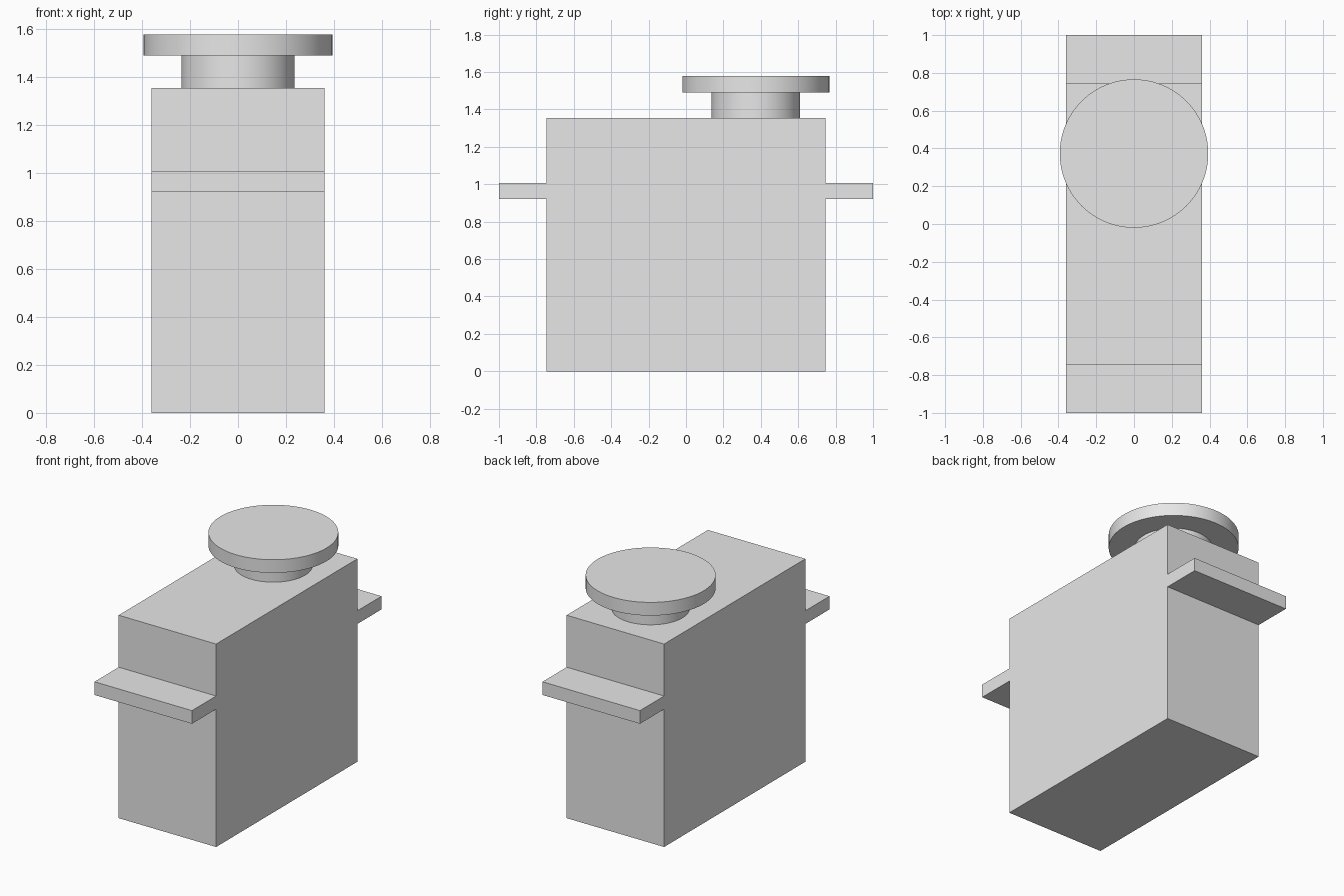
import bpy
import math

cube = bpy.data.objects.get("Cube")
if cube:
    bpy.data.objects.remove(cube, do_unlink=True)

# Single flat grey
GREY = (0.8, 0.8, 0.8, 1.0)
grey = bpy.data.materials.new("light grey")
grey.use_nodes = True
grey.diffuse_color = GREY
for node in grey.node_tree.nodes:
    if node.type == 'BSDF_PRINCIPLED':
        node.inputs["Base Color"].default_value = GREY


def finish(name):
    obj = bpy.context.object
    obj.name = name
    obj.data.materials.append(grey)
    bpy.ops.object.transform_apply(location=False, rotation=False, scale=True)
    return obj


def box(name, width, y0, y1, z0, z1):
    bpy.ops.mesh.primitive_cube_add(size=1, location=(0, (y0 + y1) / 2, (z0 + z1) / 2))
    bpy.context.object.scale = (width, y1 - y0, z1 - z0)
    return finish(name)


def disc(name, radius, y, z0, z1):
    bpy.ops.mesh.primitive_cylinder_add(vertices=96, radius=radius, depth=z1 - z0,
                                        location=(0, y, (z0 + z1) / 2))
    obj = finish(name)
    bpy.ops.object.shade_smooth_by_angle(angle=math.radians(30))
    return obj


WIDTH = 0.72
HALF_LENGTH = 0.745
BODY_TOP = 1.355
SHAFT_Y = 0.373

# Main case
box("case", WIDTH, -HALF_LENGTH, HALF_LENGTH, 0, BODY_TOP)

# Mounting tabs at both ends
box("front_tab", WIDTH, -1, -HALF_LENGTH, 0.92, 1.008)
box("back_tab", WIDTH, HALF_LENGTH, 1, 0.92, 1.008)

# Output shaft and round horn
disc("shaft", 0.236, SHAFT_Y, BODY_TOP, 1.49)
disc("round_horn", 0.393, SHAFT_Y, 1.49, 1.578)
